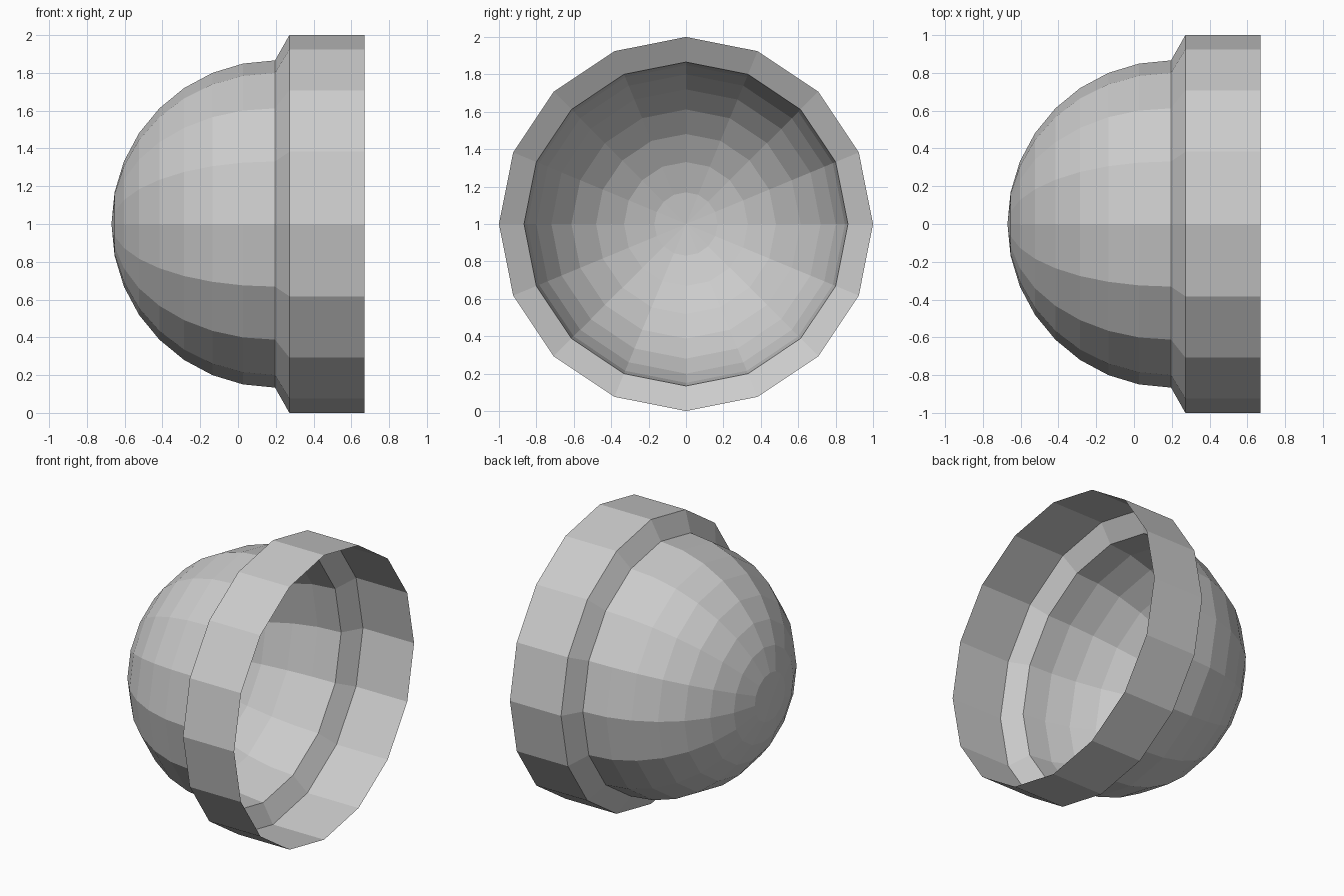
import bpy, bmesh, math

if "Cube" in bpy.data.objects:
    bpy.data.objects.remove(bpy.data.objects["Cube"])

SIDES = 16
R = 0.866        # dome radius
CX = 0.196       # x of the dome's equator


def lathe(name, profile):
    """Revolve (x, radius) points about the horizontal axis at z = 1."""
    bm = bmesh.new()
    rings = []
    for x, r in profile:
        if r < 1e-6:
            rings.append([bm.verts.new((x, 0, 1))] * SIDES)
        else:
            rings.append([bm.verts.new((x, r * math.cos(a), 1 + r * math.sin(a)))
                          for a in (2 * math.pi * i / SIDES for i in range(SIDES))])
    for a, b in zip(rings, rings[1:]):
        for i in range(SIDES):
            j = (i + 1) % SIDES
            quad = [a[i], b[i], b[j], a[j]]
            bm.faces.new(list(dict.fromkeys(quad)))   # triangles at the pole
    bmesh.ops.recalc_face_normals(bm, faces=bm.faces)
    # open shell: make sure the normals point away from the axis
    if sum(f.normal.y * f.calc_center_median().y for f in bm.faces) < 0:
        bmesh.ops.reverse_faces(bm, faces=bm.faces)
    mesh = bpy.data.meshes.new(name)
    bm.to_mesh(mesh)
    bm.free()
    obj = bpy.data.objects.new(name, mesh)
    bpy.context.collection.objects.link(obj)
    return obj


# Hemispherical dome, flared collar and open cylindrical rim in one thin shell
dome = [(CX - R * math.cos(t), R * math.sin(t))
        for t in (math.pi / 2 * k / 8 for k in range(9))]
lathe("dome_shell", dome + [(0.272, 1.0), (0.67, 1.0)])
